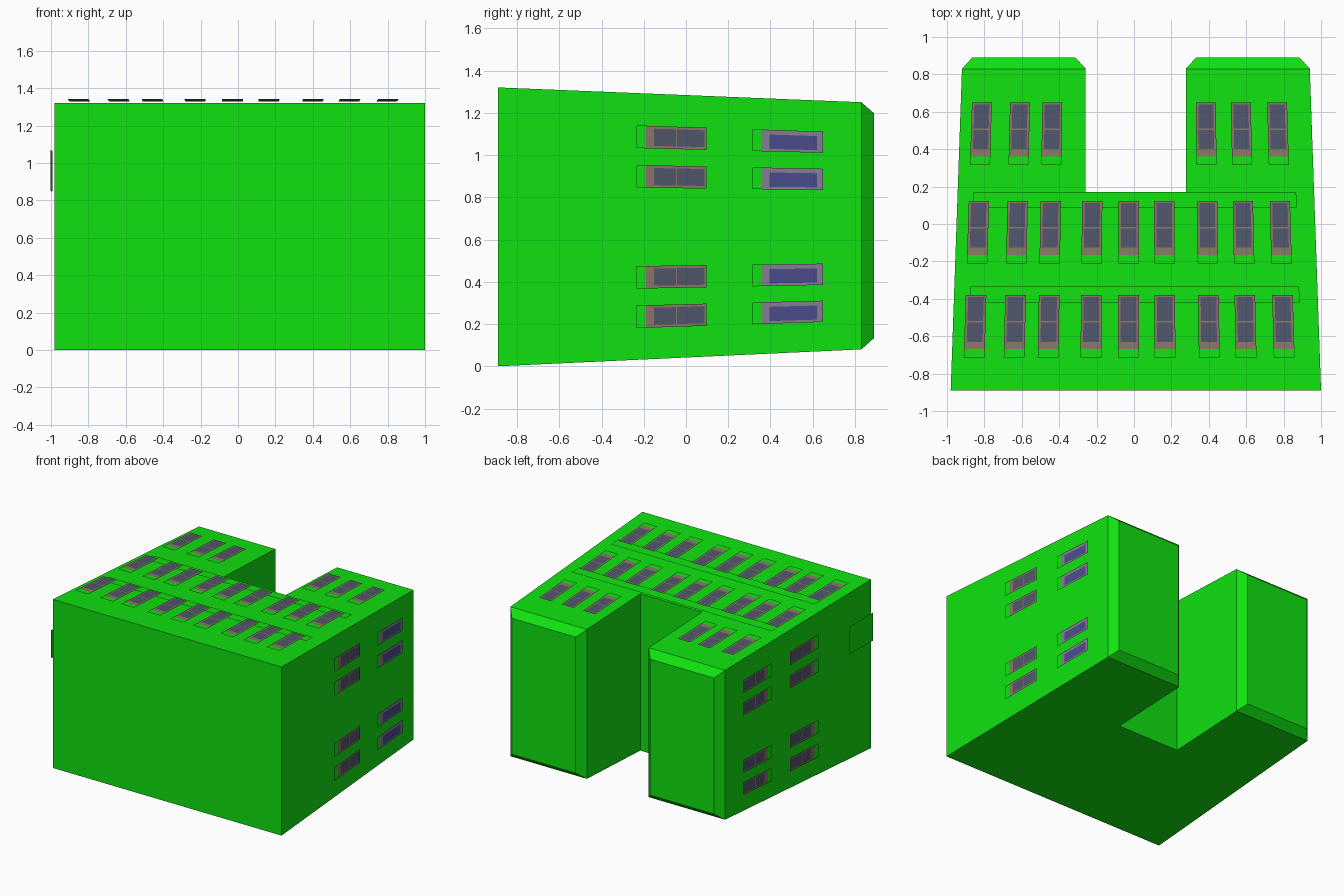
import bpy, bmesh
from mathutils import Vector

if "Cube" in bpy.data.objects:
    bpy.data.objects.remove(bpy.data.objects["Cube"])


def material(name, rgb):
    m = bpy.data.materials.new(name)
    m.diffuse_color = (*rgb, 1)
    m.use_nodes = True
    m.node_tree.nodes["Principled BSDF"].inputs["Base Color"].default_value = m.diffuse_color
    return m


GREEN = material("green", (0.005, 0.76, 0.005))
BROWN = material("brown_frame", (0.255, 0.185, 0.135))
SLATE = material("slate_glass", (0.08, 0.095, 0.147))
MAUVE = material("mauve_frame", (0.235, 0.215, 0.28))
BLUE = material("blue_glass", (0.069, 0.072, 0.262))

FRONT, NOTCH, LEG_END, BACK = -0.89, 0.17, 0.83, 0.89


# Tapering walls, all linear in y
def right_x(y): return 1.0 - 0.035 * (y - FRONT)
def left_x(y): return -0.98 + 0.035 * (y - FRONT)
def top_z(y): return 1.32 - 0.0407 * (y - FRONT)
def base_z(y): return 0.0465 * (y - FRONT)


def finish(name, bm, mats):
    mesh = bpy.data.meshes.new(name)
    bm.to_mesh(mesh)
    bm.free()
    for m in mats:
        mesh.materials.append(m)
    ob = bpy.data.objects.new(name, mesh)
    bpy.context.collection.objects.link(ob)
    return ob


def ring(bm, xa, xb, y, inset=0.0):
    za, zb = base_z(y) + inset, top_z(y) - inset
    return [bm.verts.new(p) for p in
            ((xa, y, za), (xb, y, za), (xb, y, zb), (xa, y, zb))]


def loft(bm, rings, skip):
    """Skin four-cornered rings; skip holds (segment, side) pairs left open."""
    for s, (a, b) in enumerate(zip(rings, rings[1:])):
        for i in range(4):
            if (s, i) not in skip:
                j = (i + 1) % 4
                bm.faces.new((a[i], a[j], b[j], b[i]))
    bm.faces.new(rings[0])
    bm.faces.new(rings[-1])


# U-shaped tapered body: two long legs joined by a short middle block
IN_L, IN_R, CH = -0.258, 0.277, 0.055
bm = bmesh.new()
legs = (((lambda y: left_x(y)), (lambda y: IN_L), 1),
        ((lambda y: IN_R), (lambda y: right_x(y)), 3))
for xa, xb, inner in legs:
    rings = [ring(bm, xa(y), xb(y), y) for y in (FRONT, NOTCH, LEG_END)]
    rings.append(ring(bm, xa(LEG_END) + CH, xb(LEG_END) - CH, BACK, 0.05))
    loft(bm, rings, {(0, inner)})
loft(bm, [ring(bm, IN_L, IN_R, y) for y in (FRONT, NOTCH)], {(0, 1), (0, 3)})
bmesh.ops.remove_doubles(bm, verts=bm.verts, dist=1e-4)
bmesh.ops.recalc_face_normals(bm, faces=bm.faces)
bmesh.ops.dissolve_limit(bm, angle_limit=0.005, verts=bm.verts, edges=bm.edges)
finish("body", bm, [GREEN])


# Plate placement: (across, y) to a point floating just off a wall
def on_top(lift):
    return lambda a, y: Vector((0.01 + (a - 0.01) * (1 - 0.035 * (y - FRONT)),
                                y, top_z(y) + lift))


def on_side(side, lift):
    def place(a, y):
        x = right_x(y) + lift if side > 0 else left_x(y) - lift
        return Vector((x, y, 0.66 + (a - 0.66) * (1 - 0.066 * (y - FRONT))))
    return place


def plate(name, place, out, a0, a1, y0, y1, us, vs, mats, rule):
    """Flat panel cut into a grid at us, vs; rule(i, j) picks the colour."""
    bm = bmesh.new()
    grid = [[bm.verts.new(place(a0 + (a1 - a0) * u, y0 + (y1 - y0) * v))
             for u in us] for v in vs]
    for j in range(len(vs) - 1):
        for i in range(len(us) - 1):
            f = bm.faces.new((grid[j][i], grid[j][i + 1],
                              grid[j + 1][i + 1], grid[j + 1][i]))
            f.material_index = rule(i, j)
            f.normal_update()
            if f.normal.dot(Vector(out)) < 0:
                f.normal_flip()
    finish(name, bm, mats)


def window(name, place, out, centre, y0, blue=False, width=0.112):
    """Green margin, framed panel, then one or two panes of glass."""
    if blue:
        us, vs = (0, 0.12, 0.78, 1), (0, 0.12, 0.24, 0.92, 1)
        panes, mats = {2}, [GREEN, MAUVE, BLUE]
    else:
        us, vs = (0, 0.12, 0.88, 1), (0, 0.135, 0.25, 0.56, 0.58, 0.97, 1)
        panes, mats = {2, 4}, [GREEN, BROWN, SLATE]
    plate(name, place, out, centre - width / 2, centre + width / 2, y0, y0 + 0.333,
          us, vs, mats,
          lambda i, j: 0 if j == 0 else 2 if i == 1 and j in panes else 1)


# Roof windows: three rows, the rear one split by the notch
COLUMNS = (-0.86, -0.645, -0.462, -0.232, -0.03, 0.167, 0.405, 0.603, 0.808)
for r, y0 in enumerate((-0.713, -0.21, 0.317)):
    for c, x in enumerate(COLUMNS):
        if r < 2 or c not in (3, 4, 5):
            window(f"roof_window_{r}_{c}", on_top(0.028), (0, 0, 1), x, y0)

# Side windows: two columns of four on each wall
for side, label in ((1, "right"), (-1, "left")):
    for c, y0 in enumerate((-0.235, 0.315)):
        for r, z in enumerate((0.215, 0.41, 0.91, 1.106)):
            window(f"{label}_window_{c}_{r}", on_side(side, 0.024), (side, 0, 0),
                   z, y0, blue=(side > 0 and c == 1))

# Plain green strips across the roof and a panel on the left wall
for i, y0 in enumerate((-0.42, 0.087)):
    plate(f"roof_strip_{i}", on_top(0.012), (0, 0, 1), -0.894, 0.9, y0, y0 + 0.085,
          (0, 1), (0, 1), [GREEN], lambda i, j: 0)
plate("left_panel", on_side(-1, 0.022), (-1, 0, 0), 0.85, 1.07, -0.88, -0.6,
      (0, 1), (0, 1), [GREEN], lambda i, j: 0)
